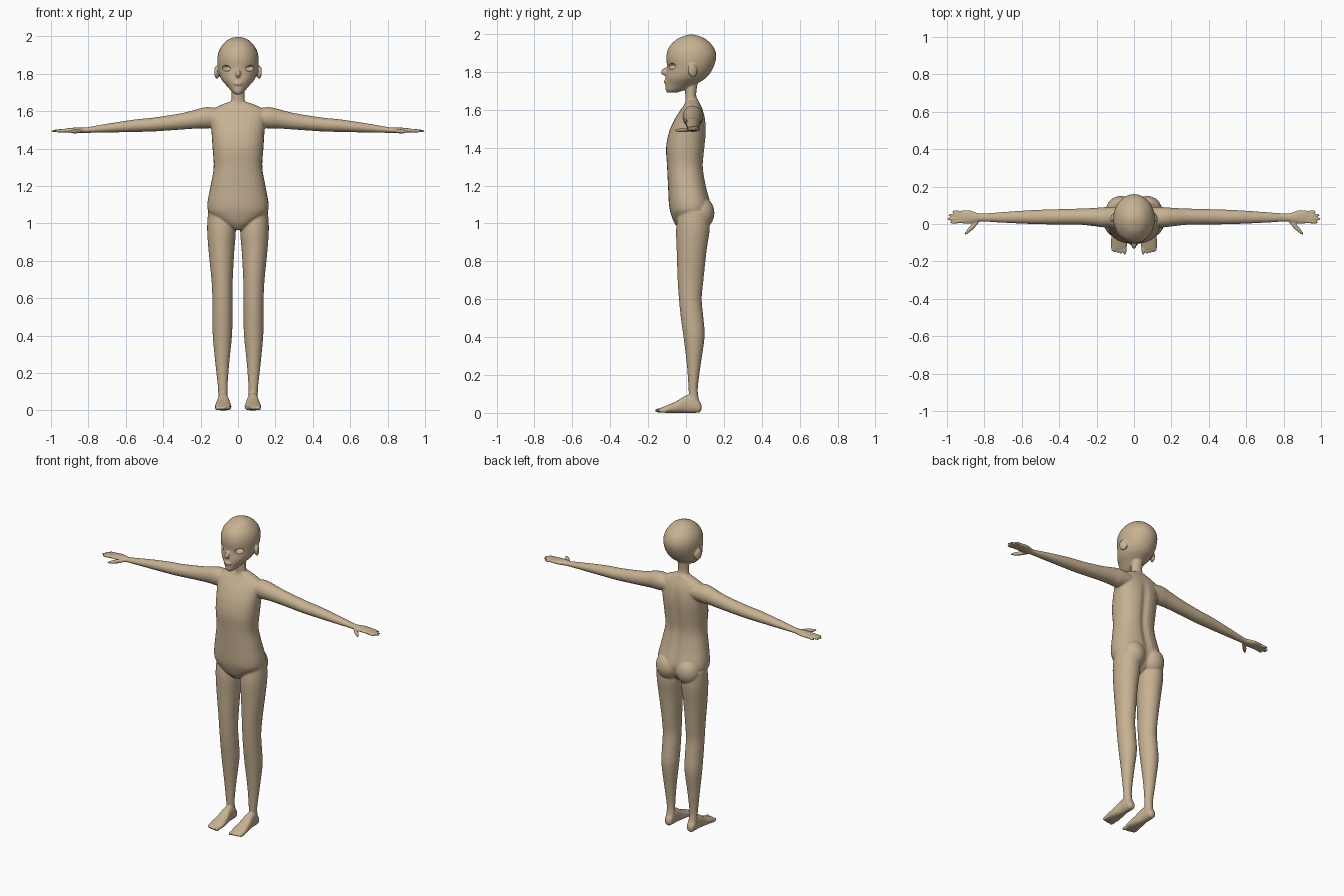
import bpy
import math
from mathutils import Vector

default_cube = bpy.data.objects.get("Cube")
if default_cube:
    bpy.data.objects.remove(default_cube, do_unlink=True)

skin = bpy.data.materials.new("tan skin")
skin.use_nodes = True
tan = (0.57, 0.44, 0.29, 1)
skin.diffuse_color = tan
skin.node_tree.nodes["Principled BSDF"].inputs["Base Color"].default_value = tan

parts = []
SIDES = 32


def spline(rings, steps=5):
    """Catmull-Rom interpolation through rows of ring numbers."""
    rows = []
    last = len(rings) - 1
    for i in range(last):
        quad = zip(rings[max(i - 1, 0)], rings[i], rings[i + 1], rings[min(i + 2, last)])
        quad = list(quad)
        for s in range(steps):
            t = s / steps
            rows.append([b + t / 2 * (c - a + t * (2 * a - 5 * b + 4 * c - d
                         + t * (3 * (b - c) + d - a))) for a, b, c, d in quad])
    return rows + [list(rings[-1])]


def add_mesh(name, verts, faces):
    mesh = bpy.data.meshes.new(name)
    mesh.from_pydata(verts, [], faces)
    obj = bpy.data.objects.new(name, mesh)
    bpy.context.collection.objects.link(obj)
    parts.append(obj)
    return obj


def loft(name, axis, rings, power=1.0, mirror=1, groove=None):
    """Rings are (station, low_a, high_a, low_b, high_b) across the given axis."""
    verts, faces = [], []
    rows = spline(rings)
    for pos, a0, a1, b0, b1 in rows:
        for k in range(SIDES):
            ang = 2 * math.pi * k / SIDES
            c, s = math.cos(ang), math.sin(ang)
            a = (a0 + a1) / 2 + (a1 - a0) / 2 * math.copysign(abs(c) ** power, c)
            b = (b0 + b1) / 2 + (b1 - b0) / 2 * math.copysign(abs(s) ** power, s)
            if groove and s > 0:
                b -= groove(a, pos)
            x, y, z = {"x": (pos, a, b), "y": (a, pos, b), "z": (a, b, pos)}[axis]
            verts.append((x * mirror, y, z))
    for r in range(len(rows) - 1):
        for k in range(SIDES):
            n = (k + 1) % SIDES
            faces.append([r * SIDES + k, r * SIDES + n, (r + 1) * SIDES + n, (r + 1) * SIDES + k])
    faces.append(list(range(SIDES)))
    faces.append([(len(rows) - 1) * SIDES + k for k in range(SIDES)])
    obj = add_mesh(name, verts, faces)
    bpy.context.view_layer.objects.active = obj
    bpy.ops.object.mode_set(mode="EDIT")
    bpy.ops.mesh.select_all(action="SELECT")
    bpy.ops.mesh.normals_make_consistent(inside=False)
    bpy.ops.object.mode_set(mode="OBJECT")
    return obj


def ball(name, center, size, turn=(0, 0, 0)):
    bpy.ops.mesh.primitive_uv_sphere_add(segments=24, ring_count=16, location=center, rotation=turn)
    obj = bpy.context.object
    obj.name = name
    obj.scale = size
    parts.append(obj)
    return obj


def rod(name, start, end, radius):
    """Round-ended finger made of one stretched ball."""
    a, b = Vector(start), Vector(end)
    obj = ball(name, (a + b) / 2, (radius, radius, (b - a).length / 2))
    obj.rotation_euler = (b - a).to_track_quat("Z", "Y").to_euler()
    return obj


def spine(x, z):
    return 0.012 * math.exp(-(x / 0.022) ** 2) * max(0, min(1, (1.6 - z) * 8, (z - 1) * 8))


def symmetric(rows):
    return [(z, -w, w, front, back) for z, w, front, back in rows]


# Torso, neck and head
loft("torso", "z", symmetric([
    (.965, .025, -.03, .06), (1, .085, -.06, .1), (1.05, .15, -.08, .125),
    (1.1, .164, -.09, .132), (1.2, .147, -.095, .107), (1.3, .13, -.1, .092),
    (1.4, .136, -.105, .1), (1.48, .141, -.09, .107), (1.55, .146, -.06, .102),
    (1.6, .145, -.028, .088), (1.63, .1, -.008, .074), (1.65, .045, 0, .065)]),
    power=0.86, groove=spine)
loft("neck", "z", symmetric([(1.58, .06, -.015, .08), (1.64, .041, -.004, .066),
     (1.68, .035, -.004, .054), (1.76, .036, -.012, .065)]))
loft("head", "z", symmetric([
    (1.69, .016, -.1, -.05), (1.705, .034, -.108, -.005), (1.73, .055, -.109, .045),
    (1.77, .089, -.108, .108), (1.82, .106, -.1, .143), (1.88, .111, -.104, .16),
    (1.93, .099, -.09, .146), (1.97, .069, -.052, .108), (1.988, .043, -.015, .073),
    (1.997, .012, .018, .04)]))
ball("nose", (0, -.108, 1.802), (.014, .026, .02), (.5, 0, 0))
ball("lips", (0, -.106, 1.748), (.024, .012, .012))

toe_x = [.05, .07, .087, .102, .115]
finger_rows = [(.066, .975), (.047, .995), (.027, 1), (.008, .985)]

for side, label in ((1, "left"), (-1, "right")):
    ball(label + "_ear", (side * .113, .035, 1.808), (.012, .026, .036), (.15, 0, side * .35))
    ball(label + "_buttock", (side * .072, .072, 1.055), (.078, .078, .088))

    # Leg and foot
    loft(label + "_leg", "z", [
        (.05, .052, .106, .018, .074), (.12, .056, .107, .014, .062), (.25, .047, .121, .005, .077),
        (.4, .032, .135, -.013, .098), (.5, .03, .136, -.027, .092), (.6, .03, .137, -.037, .083),
        (.7, .028, .142, -.044, .092), (.85, .02, .157, -.049, .108), (.97, .012, .165, -.052, .125),
        (1.06, .03, .16, -.04, .12)], mirror=side)
    loft(label + "_foot", "y", [
        (-.135, .042, .118, .004, .026), (-.1, .035, .124, 0, .04), (-.05, .04, .118, 0, .062),
        (0, .049, .11, 0, .092), (.045, .052, .107, 0, .09), (.072, .056, .103, .003, .06),
        (.082, .068, .09, .018, .038)], power=0.85, mirror=side)
    for i, x in enumerate(toe_x):
        big = .011 if i == 0 else .008
        ball(label + "_toe", (side * x, -.136 + i * .004, .013), (big, .029, .012))

    # Arm and palm
    loft(label + "_arm", "x", [
        (.09, -.015, .09, 1.52, 1.612), (.16, -.018, .09, 1.508, 1.622), (.21, -.012, .086, 1.508, 1.613),
        (.3, -.003, .082, 1.502, 1.59), (.45, -.002, .078, 1.492, 1.566), (.55, 0, .074, 1.489, 1.556),
        (.7, .007, .064, 1.486, 1.533), (.81, .013, .056, 1.484, 1.514), (.84, .01, .06, 1.483, 1.514),
        (.88, .001, .074, 1.484, 1.512), (.92, .002, .074, 1.486, 1.508)], mirror=side)
    for y, tip in finger_rows:
        rod(label + "_finger", (side * .86, (y + .037) / 2, 1.499), (side * tip, y, 1.494), .01)
        ball(label + "_fingertip", (side * (tip - .022), y, 1.494), (.022, .0075, .0075))
    rod(label + "_thumb", (side * .82, .03, 1.496), (side * .906, -.058, 1.49), .012)

# Fuse the parts into one smooth skin
bpy.ops.object.select_all(action="DESELECT")
for obj in parts:
    obj.select_set(True)
body = parts[0]
bpy.context.view_layer.objects.active = body
bpy.ops.object.join()
body.name = "body"
remesh = body.modifiers.new("fuse", "REMESH")
remesh.mode = "VOXEL"
remesh.voxel_size = 0.0048
soften = body.modifiers.new("soften", "SMOOTH")
soften.factor = 0.5
soften.iterations = 5
for name in ("fuse", "soften"):
    bpy.ops.object.modifier_apply(modifier=name)

# Almond eye openings
for side in (1, -1):
    cutter = ball("eye_cutter", (side * .063, -.075, 1.83), (.028, .034, .016), (0, side * -.12, side * .5))
    cutter.hide_render = True
    bpy.context.view_layer.objects.active = body
    cut = body.modifiers.new("eye", "BOOLEAN")
    cut.operation = "DIFFERENCE"
    cut.object = cutter
    bpy.ops.object.modifier_apply(modifier="eye")
    bpy.data.objects.remove(cutter, do_unlink=True)

body.data.materials.clear()
body.data.materials.append(skin)
bpy.ops.object.select_all(action="DESELECT")
body.select_set(True)
bpy.context.view_layer.objects.active = body
bpy.ops.object.shade_smooth_by_angle(angle=math.radians(50))
